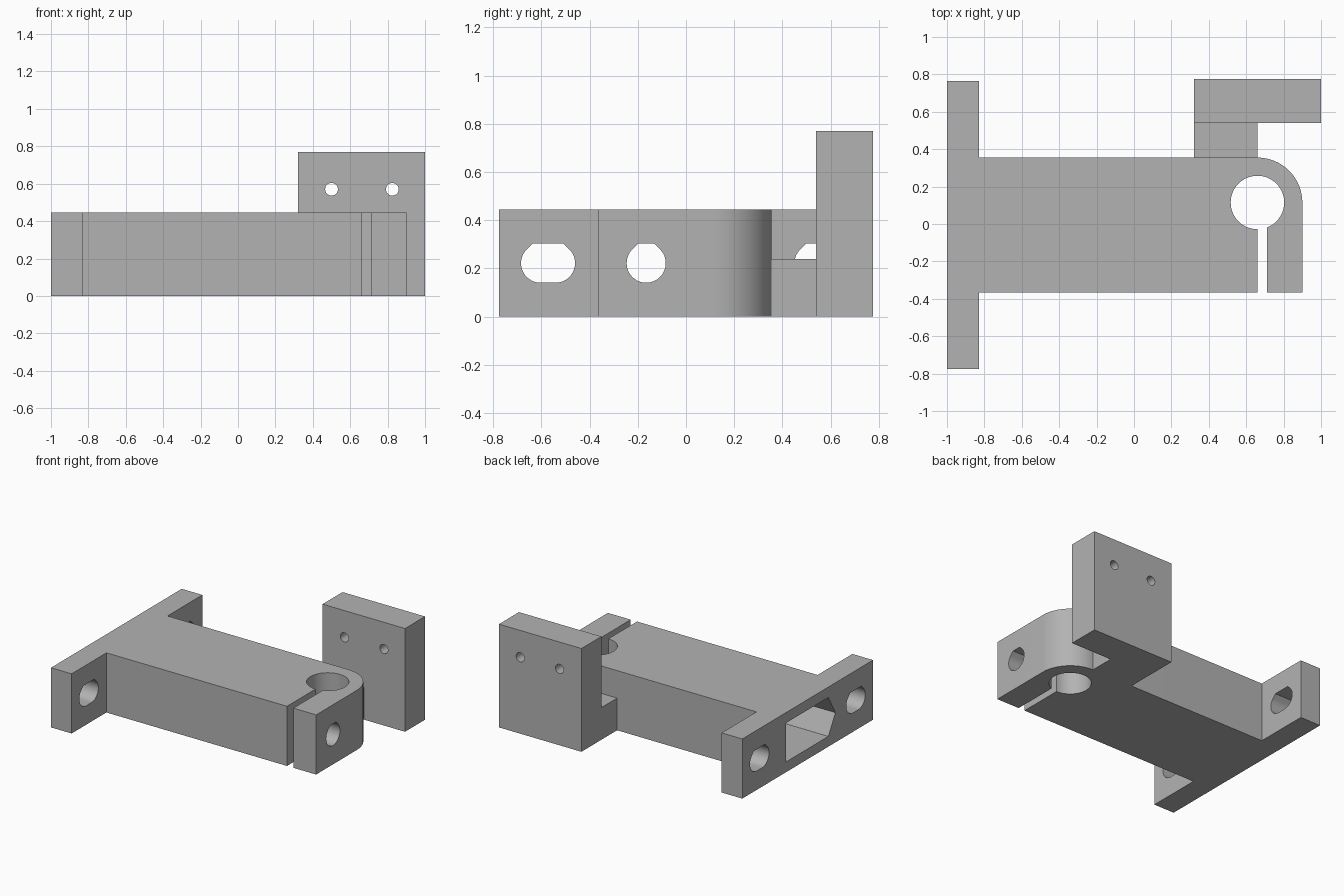
import bpy, bmesh
from math import cos, sin, pi, radians, sqrt, asin, tau

if "Cube" in bpy.data.objects:
    bpy.data.objects.remove(bpy.data.objects["Cube"], do_unlink=True)

grey = bpy.data.materials.new("plain grey")
grey.use_nodes = True
colour = (0.45, 0.45, 0.45, 1)
grey.diffuse_color = colour
grey.node_tree.nodes["Principled BSDF"].inputs["Base Color"].default_value = colour

PLACE = {
    "x": lambda u, v, w: (w, u, v),
    "y": lambda u, v, w: (u, w, v),
    "z": lambda u, v, w: (u, v, w),
}


def prism(name, outline, axis, start, end):
    """Extrude a flat outline along an axis."""
    bm = bmesh.new()
    face = bm.faces.new([bm.verts.new(PLACE[axis](u, v, start)) for u, v in outline])
    new = bmesh.ops.extrude_face_region(bm, geom=[face])["geom"]
    shift = PLACE[axis](0, 0, end - start)
    bmesh.ops.translate(bm, vec=shift, verts=[g for g in new if isinstance(g, bmesh.types.BMVert)])
    bmesh.ops.recalc_face_normals(bm, faces=bm.faces)
    mesh = bpy.data.meshes.new(name)
    bm.to_mesh(mesh)
    bm.free()
    mesh.materials.append(grey)
    obj = bpy.data.objects.new(name, mesh)
    bpy.context.collection.objects.link(obj)
    return obj


def arc(cx, cy, r, a0, a1, steps):
    return [(cx + r * cos(a0 + (a1 - a0) * i / steps),
             cy + r * sin(a0 + (a1 - a0) * i / steps)) for i in range(steps + 1)]


def box(u0, u1, v0, v1):
    return [(u0, v0), (u1, v0), (u1, v1), (u0, v1)]


def flat_top_slot(u0, u1, v, r):
    """Round below, 45 degree shoulders and a flat roof above."""
    tip = r * (sqrt(2) - 1)
    right = arc(u1, v, r, -pi / 2, pi / 4, 18)
    left = arc(u0, v, r, 3 * pi / 4, 3 * pi / 2, 18)
    if u0 == u1:
        left.pop()
    return right + [(u1 + tip, v + r), (u0 - tip, v + r)] + left


def cut(target, cutters):
    bpy.context.view_layer.objects.active = target
    for cutter in cutters:
        cutter.hide_render = True
        mod = target.modifiers.new("cut", "BOOLEAN")
        mod.operation = "DIFFERENCE"
        mod.solver = "EXACT"
        mod.object = cutter
        bpy.ops.object.modifier_apply(modifier=mod.name)
        bpy.data.objects.remove(cutter, do_unlink=True)


# Main arm: mounting flange, body, rounded corner, split clamp bore
HEIGHT = 0.445
bore_x, bore_y, bore_r = 0.66, 0.115, 0.143
gap = 0.052
front, back = -0.365, 0.355
gap_angle = asin(gap / bore_r)
outline = [(-1, -0.775), (-0.83, -0.775), (-0.83, front), (bore_x, front)]
outline += arc(bore_x, bore_y, bore_r, 3 * pi / 2, -pi / 2 + gap_angle, 56)
outline += [(bore_x + gap, front), (0.9, front)]
outline += arc(bore_x, bore_y, 0.24, 0, pi / 2, 24)
outline += [(-0.83, back), (-0.83, 0.765), (-1, 0.765)]
arm = prism("clamp_arm", outline, "z", 0, HEIGHT)

# Nut channel with a pointed side, clamp screw hole and flange slots
mid, screw_y = 0.222, -0.165
half = 0.145
side = half / sqrt(3)
channel = [(0.25, mid - half), (0.25, mid + half), (screw_y - side, mid + half),
           (screw_y - 2 * side, mid), (screw_y - side, mid - half)]
cutters = [prism("nut_channel_cutter", channel, "x", -1.1, 0.35),
           prism("screw_cutter", flat_top_slot(screw_y, screw_y, mid, 0.081), "x", 0.2, 1)]
for y0 in (-0.603, 0.531):
    cutters.append(prism("slot_cutter", flat_top_slot(y0, y0 + 0.062, mid, 0.081), "x", -1.1, -0.7))
cut(arm, cutters)

# Low bridge to the upright plate
bridge = prism("bridge", box(0.32, bore_x, 0, 0.24), "y", back, 0.54)

# Upright plate with two screw holes
plate = prism("upright_plate", box(0.32, 1, 0, 0.77), "y", 0.54, 0.775)
cut(plate, [prism("plate_hole_cutter", arc(x, 0.57, 0.034, 0, tau, 32)[:-1], "y", 0.45, 0.85)
            for x in (0.5, 0.825)])

for obj in (arm, bridge, plate):
    bpy.ops.object.select_all(action="DESELECT")
    obj.select_set(True)
    bpy.context.view_layer.objects.active = obj
    bpy.ops.object.shade_smooth_by_angle(angle=radians(30))
